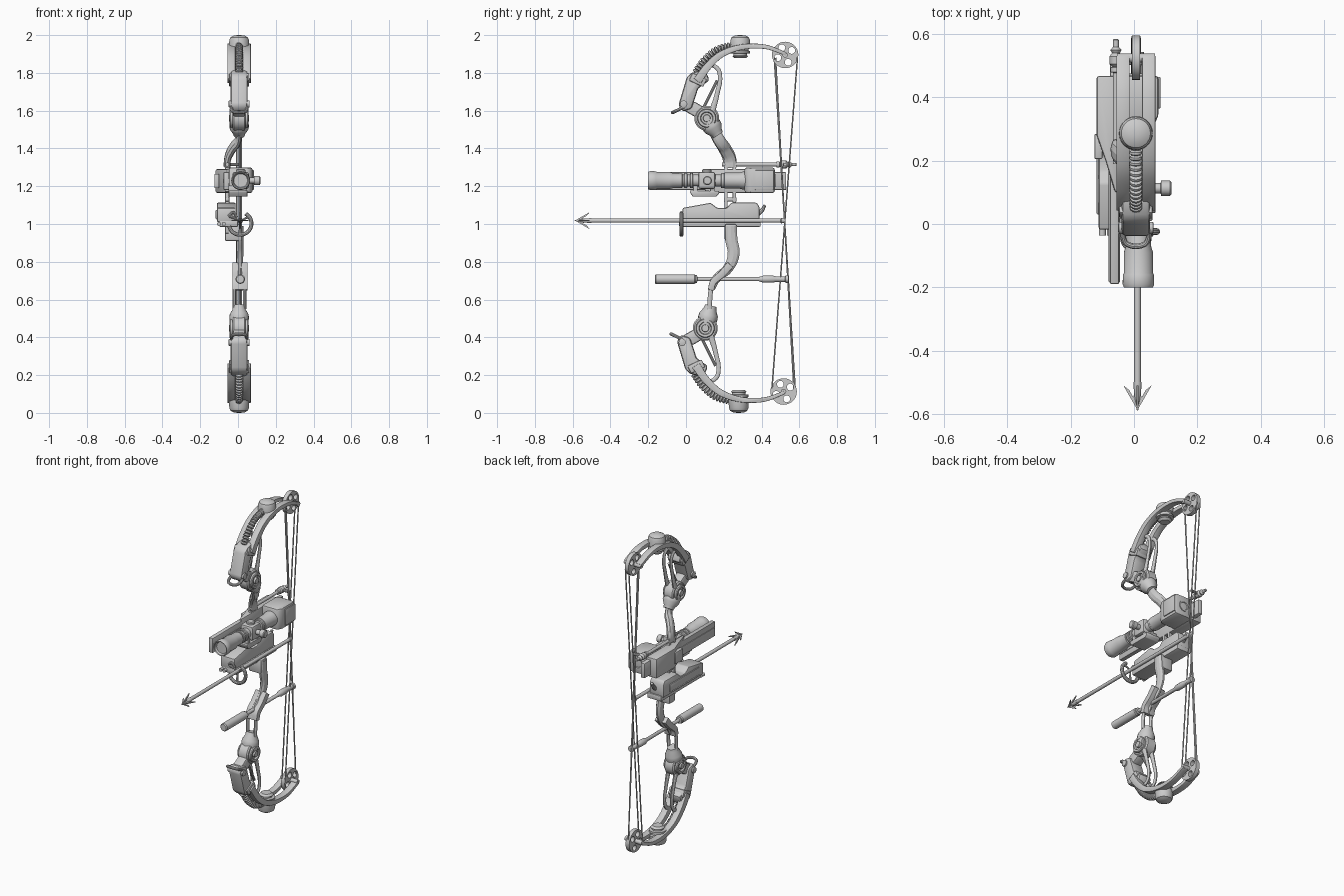
import bpy, bmesh, math
from mathutils import Vector

if "Cube" in bpy.data.objects:
    bpy.data.objects.remove(bpy.data.objects["Cube"])

CX = 0.006  # centre plane of the bow


def mesh_obj(name, bm, bevel=0):
    bmesh.ops.recalc_face_normals(bm, faces=bm.faces)
    me = bpy.data.meshes.new(name)
    bm.to_mesh(me)
    bm.free()
    ob = bpy.data.objects.new(name, me)
    bpy.context.collection.objects.link(ob)
    if bevel:
        md = ob.modifiers.new("bevel", 'BEVEL')
        md.width, md.segments, md.limit_method = bevel, 2, 'ANGLE'
    return ob


def prism(name, yz, x0, x1, bevel=0.006):
    """Side profile extruded across x."""
    bm = bmesh.new()
    a, b = [[bm.verts.new((x, y, z)) for y, z in yz] for x in (x0, x1)]
    bm.faces.new(a)
    bm.faces.new(b)
    for i in range(len(a)):
        j = (i + 1) % len(a)
        bm.faces.new((a[i], a[j], b[j], b[i]))
    return mesh_obj(name, bm, bevel)


def box(name, x0, x1, y0, y1, z0, z1, bevel=0.006):
    return prism(name, [(y0, z0), (y1, z0), (y1, z1), (y0, z1)], x0, x1, bevel)


def lathe(name, prof, origin, axis, seg=24):
    """Rings (distance, radius) turned about an axis."""
    q, o = Vector(axis).to_track_quat('Z', 'Y'), Vector(origin)
    bm = bmesh.new()
    rings = []
    for t, r in prof:
        rings.append([bm.verts.new(o + q @ Vector((r * math.cos(2 * math.pi * k / seg),
                      r * math.sin(2 * math.pi * k / seg), t))) for k in range(seg)])
    bm.faces.new(rings[0])
    bm.faces.new(rings[-1])
    for a, b in zip(rings, rings[1:]):
        for k in range(seg):
            j = (k + 1) % seg
            bm.faces.new((a[k], a[j], b[j], b[k]))
    return mesh_obj(name, bm)


def tube(name, pts, radii, sx=1.0, smooth=True, cyclic=False):
    """Swept round bar, optionally flattened across x."""
    cu = bpy.data.curves.new(name, 'CURVE')
    cu.dimensions, cu.bevel_depth, cu.bevel_resolution = '3D', 1.0, 3
    cu.use_fill_caps, cu.resolution_u = True, 6
    sp = cu.splines.new('BEZIER')
    sp.bezier_points.add(len(pts) - 1)
    for i, (bp, p) in enumerate(zip(sp.bezier_points, pts)):
        bp.co = (p[0] / sx, p[1], p[2])
        bp.handle_left_type = bp.handle_right_type = 'AUTO' if smooth else 'VECTOR'
        bp.radius = radii[i] if isinstance(radii, (list, tuple)) else radii
    sp.use_cyclic_u = cyclic
    ob = bpy.data.objects.new(name, cu)
    ob.scale.x = sx
    bpy.context.collection.objects.link(ob)
    return ob


def spline(pts, n=6):
    """Catmull-Rom samples through 2D points."""
    v = [Vector(p) for p in pts]
    v = [2 * v[0] - v[1]] + v + [2 * v[-1] - v[-2]]
    out = []
    for a, b, c, d in zip(v, v[1:], v[2:], v[3:]):
        for k in range(n):
            t = k / n
            out.append(0.5 * (2 * b + (c - a) * t + (2 * a - 5 * b + 4 * c - d) * t * t
                              + (3 * b - a - 3 * c + d) * t ** 3))
    return out + [v[-2]]


def ribbon(name, pts, t0, t1, x0, x1):
    """Curved plate whose thickness runs from t0 to t1."""
    c = spline(pts)
    up, dn = [], []
    for i, p in enumerate(c):
        d = (c[min(i + 1, len(c) - 1)] - c[max(i - 1, 0)]).normalized()
        h = Vector((-d.y, d.x)) * (t0 + (t1 - t0) * i / (len(c) - 1)) / 2
        up.append(p + h)
        dn.append(p - h)
    return prism(name, up + dn[::-1], x0, x1, 0.003)


def cam_wheel(name, y, z):
    cu = bpy.data.curves.new(name, 'CURVE')
    cu.dimensions, cu.fill_mode, cu.extrude = '2D', 'BOTH', 0.013
    holes = [(0.042 * math.cos(a), 0.042 * math.sin(a), 0.018) for a in (0.6, 2.0, 3.5, 5.1)]
    for cx, cy, r in [(0, 0, 0.07), (0, 0, 0.008)] + holes:
        sp = cu.splines.new('POLY')
        sp.points.add(27)
        for k, p in enumerate(sp.points):
            a = 2 * math.pi * k / 28
            p.co = (cx + r * math.cos(a), cy + r * math.sin(a), 0, 1)
        sp.use_cyclic_u = True
    ob = bpy.data.objects.new(name, cu)
    ob.location, ob.rotation_euler = (CX, y, z), (math.pi / 2, 0, math.pi / 2)
    bpy.context.collection.objects.link(ob)


# Upper and lower limb assemblies, mirrored in z
for side in ("upper", "lower"):
    top = side == "upper"
    dy = 0 if top else -0.008
    s = 1 if top else -1
    Z = lambda z: z if top else 2.008 - z
    M = lambda pts: [(y + dy, Z(z)) for y, z in pts]
    M3 = lambda pts: [(x + CX, y + dy, Z(z)) for x, y, z in pts]
    n = side + "_"
    cam_wheel(n + "cam", 0.525 + dy, Z(1.895))
    lathe(n + "cam_axle", [(-0.06, 0.014), (0.06, 0.014)], (CX, 0.525 + dy, Z(1.895)), (1, 0, 0), 16)
    limb = M([(0.06, 1.757), (0.116, 1.835), (0.19, 1.90), (0.296, 1.937), (0.42, 1.938), (0.53, 1.90)])
    for a, b in ((-0.062, -0.02), (0.02, 0.062)):
        ribbon(n + "limb", limb, 0.045, 0.018, CX + a, CX + b)
    # ribbed damper along the limb
    rib = spline(M([(0.05, 1.80), (0.10, 1.87), (0.17, 1.925), (0.25, 1.945)]), 5)
    for a, b in zip(rib, rib[1:]):
        d = b - a
        lathe(n + "rib", [(0, 0.012), (d.length * .25, 0.02), (d.length * .7, 0.02), (d.length, 0.012)],
              (CX, a.x, a.y), (0, d.x, d.y), 12)
    # weight capsule on the limb
    dome = [(0, .03), (.012, .042), (.014, .035), (.024, .035), (.026, .052), (.038, .052), (.04, .045),
            (.05, .045), (.055, .054), (.095, .052), (.11, .046), (.119, .03), (.122, .008)]
    lathe(n + "weight", dome, (CX, 0.287 + dy, 1.878 if top else 0.122), (0, 0, s), 28)
    # limb pocket and link
    prism(n + "pocket", M([(0.005, 1.78), (0.03, 1.80), (0.10, 1.82), (0.125, 1.76), (0.065, 1.72),
                           (0.03, 1.61), (-0.02, 1.595), (-0.04, 1.63)]), CX - .045, CX + .045, 0.014)
    prism(n + "pocket_collar", M([(0.015, 1.76), (0.035, 1.80), (0.11, 1.765), (0.09, 1.725)]), CX - .053, CX + .053)
    prism(n + "pocket_link", M([(-0.02, 1.66), (0.05, 1.645), (0.11, 1.61), (0.12, 1.53), (0.06, 1.56), (-0.01, 1.60)]),
          CX - .032, CX + .032, 0.01)
    lathe(n + "pocket_bolt", [(-.056, .012), (-.054, .019), (.054, .019), (.056, .012)],
          (CX, -0.012 + dy, Z(1.635)), (1, 0, 0), 16)
    tube(n + "pocket_loop", M3([(-.04, -.01, 1.62), (-.038, -.05, 1.60), (-.025, -.065, 1.593),
                                (.025, -.065, 1.593), (.038, -.05, 1.60), (.04, -.01, 1.62)]), 0.009)
    # pivot hub with rings on both sides
    hub = (CX, 0.11 + dy, Z(1.56))
    lathe(n + "hub", [(-.035, .058), (-.028, .066), (.028, .066), (.035, .058)], hub, (1, 0, 0), 32)
    for d in (-1, 1):
        lathe(n + "hub_ring", [(.03, .05), (.045, .05), (.05, .046), (.05, .034), (.04, .03), (.04, .02),
                               (.053, .018), (.053, .008)], hub, (d, 0, 0), 28)
        x = d * 0.026
        tube(n + "brace", M3([(x, .14, 1.60), (x, .165, 1.69), (x, .18, 1.785), (x, .165, 1.825), (x, .11, 1.85)]),
             [.017, .013, .012, .012, .01], 0.7)
    tube(n + "tension_rod", M3([(0, .09, 1.61), (0, .165, 1.76)]), 0.008, smooth=False)
    tip = Vector((0, .06, -.09)) if top else Vector((0, .03, .12))
    L = tip.length
    lathe(n + "hub_neck", [(0, .045), (L * .45, .052), (L * .6, .05), (L * .85, .034), (L, .03)], hub, tip, 20)

# Bowstring and cables
for x, y0, y1 in ((0, .467, .578), (.012, .590, .455), (-.012, .590, .455), (0.004, .474, .571)):
    tube("bowstring", [(CX + x, y0, 1.88), (CX + x, y1, 0.13)], 0.004, smooth=False)

# Riser: upper arm, window bars, lower arm
tube("riser_upper", [(.006, .145, 1.50), (.002, .175, 1.445), (-.03, .205, 1.40), (-.055, .23, 1.345), (-.057, .235, 1.30)],
     [.03, .032, .034, .036, .034], 0.5)
for y in (.212, .256):
    box("riser_bar", -.068, -.046, y - .009, y + .009, .95, 1.33, .004)
for z in (1.13, 1.18, 1.31):
    box("riser_rung", -.066, -.048, .20, .268, z - .01, z + .01, .003)
box("riser_shelf", -.07, .022, .205, .268, .91, 1.0, .01)
tube("riser_lower", [(.01, .238, .99), (.01, .24, .92), (.01, .252, .84), (.01, .222, .765), (.01, .16, .71), (.01, .135, .66)],
     [.033, .034, .033, .028, .024, .02], 0.55)
ribbon("riser_block", [(.235, .785), (.19, .735), (.145, .695), (.132, .65)], .04, .032, -.03, .05)
for x in (-.02, .036):
    tube("riser_clevis", [(x, .137, .69), (x, .128, .62), (x, .125, .55)], .013, 0.7)

# Stabiliser bar
lathe("stabiliser", [(-.165, .02), (-.16, .025), (.045, .025), (.05, .021), (.058, .021), (.06, .011), (.385, .011),
                     (.41, .019), (.46, .019), (.475, .015), (.525, .015), (.527, .02), (.543, .02)],
      (.012, 0, .708), (0, 1, 0), 20)

# Arrow and broadhead
lathe("arrow_shaft", [(-.52, .011), (.50, .011), (.505, .015), (.525, .012)], (.011, 0, 1.018), (0, 1, 0), 14)
lathe("arrow_tip", [(-.59, .001), (-.55, .009), (-.51, .013), (-.50, .013)], (.011, 0, 1.018), (0, 1, 0), 14)
for k in range(4):
    blade = prism("broadhead_blade", [(-.588, 0), (-.51, .045), (-.525, .026), (-.548, .013), (-.53, .009), (-.53, 0)],
                  -.003, .003, 0)
    blade.location, blade.rotation_euler.y = (.011, 0, 1.018), k * math.pi / 2

# Scope
SX, SZ = .014, 1.23
lathe("scope_tube", [(-.185, .036), (-.197, .041), (-.2, .046), (-.19, .05), (-.16, .049), (-.155, .046), (-.09, .046),
                     (-.07, .04), (-.02, .038), (-.018, .032), (.2, .032), (.203, .042), (.28, .042), (.3, .047),
                     (.32, .047)], (SX, 0, SZ), (0, 1, 0), 32)
for y in (-.01, .02, .185):
    lathe("scope_band", [(0, .036), (.003, .04), (.015, .04), (.018, .036)], (SX, y, SZ), (0, 1, 0), 28)
box("scope_turret", SX - .043, SX + .043, .065, .155, SZ - .044, SZ + .046, .012)
lathe("scope_top_cap", [(0, .025), (.056, .025), (.06, .02)], (SX, .11, SZ), (0, 0, 1), 18)
lathe("scope_side_knob", [(0, .016), (.07, .016), (.072, .024), (.1, .024), (.104, .019)], (SX, .113, SZ), (1, 0, 0), 20)
for y in (.05, .14):
    box("scope_clamp", -.07, SX + .03, y - .012, y + .012, SZ - .06, SZ - .025, .004)
prism("scope_foot", [(.02, 1.17), (.035, 1.145), (.16, 1.145), (.175, 1.16), (.175, 1.175), (.02, 1.178)], -.05, .05)

# Side rail and rear housing
box("side_rail", -.076, -.047, -.19, .53, 1.18, 1.275, .005)
box("rail_edge", -.08, -.044, -.185, .30, 1.215, 1.24, .004)


def plan_block(name, xy, z0, z1, bevel):
    """Top-view profile extruded up z."""
    bm = bmesh.new()
    f = bm.faces.new([bm.verts.new((x, y, z0)) for x, y in xy])
    g = bmesh.ops.extrude_face_region(bm, geom=[f])['geom']
    bmesh.ops.translate(bm, vec=(0, 0, z1 - z0), verts=[v for v in g if isinstance(v, bmesh.types.BMVert)])
    return mesh_obj(name, bm, bevel)


plan_block("rear_housing", [(-.05, .31), (.06, .31), (.078, .34), (.078, .47), (-.05, .47)], 1.163, 1.30, .014)
plan_block("side_housing", [(-.06, .10), (-.09, .20), (-.118, .28), (-.118, .468), (-.045, .468), (-.045, .10)],
           1.165, 1.29, .01)
box("side_housing_panel", -.125, -.1, .205, .285, 1.19, 1.265, .005)
box("rear_housing_plate", .07, .084, .365, .465, 1.18, 1.285, .004)
lathe("rear_lens", [(.46, .035), (.475, .035), (.475, .026), (.468, .022)], (SX, 0, SZ), (0, 1, 0), 24)

# Cable guide rod
lathe("guide_rod", [(.19, .01), (.478, .01), (.48, .017), (.495, .017), (.497, .011), (.505, .02), (.53, .021), (.54, .012),
                    (.55, .018), (.56, .009), (.582, .009), (.585, .006)], (-.057, 0, 1.315), (0, 1, 0), 16)
tube("guide_arm", [(-.057, .52, 1.315), (CX, .525, 1.315)], .009, smooth=False)

# Launcher body beside the arrow
prism("launcher_body", [(-.018, 1.01), (-.018, 1.085), (.13, 1.112), (.165, 1.085), (.215, 1.085), (.24, 1.113),
                        (.375, 1.113), (.388, 1.09), (.388, 1.01)], -.112, -.012, .008)
box("launcher_base", -.1, .0, -.018, .395, .985, 1.02, .006)
box("launcher_side_panel", -.118, -.1, .03, .33, 1.025, 1.075, .004)
tube("launcher_lever", [(-.05, .375, 1.05), (-.05, .40, 1.07), (-.05, .418, 1.10)], [.014, .012, .008])
for x in (-.1, -.075):
    lathe("launcher_pin", [(-.036, .011), (-.01, .011)], (x, 0, 1.0), (0, 1, 0), 12)

# Arrow rest: open ring with prongs at the front
ring = [(.011 + .06 * math.cos(a), -.024, 1.003 + .06 * math.sin(a))
        for a in [math.radians(d) for d in range(-165, 61, 25)]]
tube("arrow_rest_ring", ring, .011)
tube("arrow_rest_hook", [(-.05, -.02, 1.04), (-.025, -.025, 1.06), (-.005, -.025, 1.035)], .008)
for a in (-90, 30, 150):
    c, s = math.cos(math.radians(a)), math.sin(math.radians(a))
    tube("arrow_rest_prong", [(.011 + .062 * c, -.024, 1.01 + .062 * s), (.011 + .014 * c, -.02, 1.016 + .014 * s)],
         [.009, .004], smooth=False)

# Apply everything and shade
bpy.ops.object.select_all(action='SELECT')
bpy.context.view_layer.objects.active = bpy.context.selected_objects[0]
bpy.ops.object.convert(target='MESH')
bpy.ops.object.select_all(action='SELECT')
bpy.ops.object.shade_smooth_by_angle(angle=math.radians(35))
